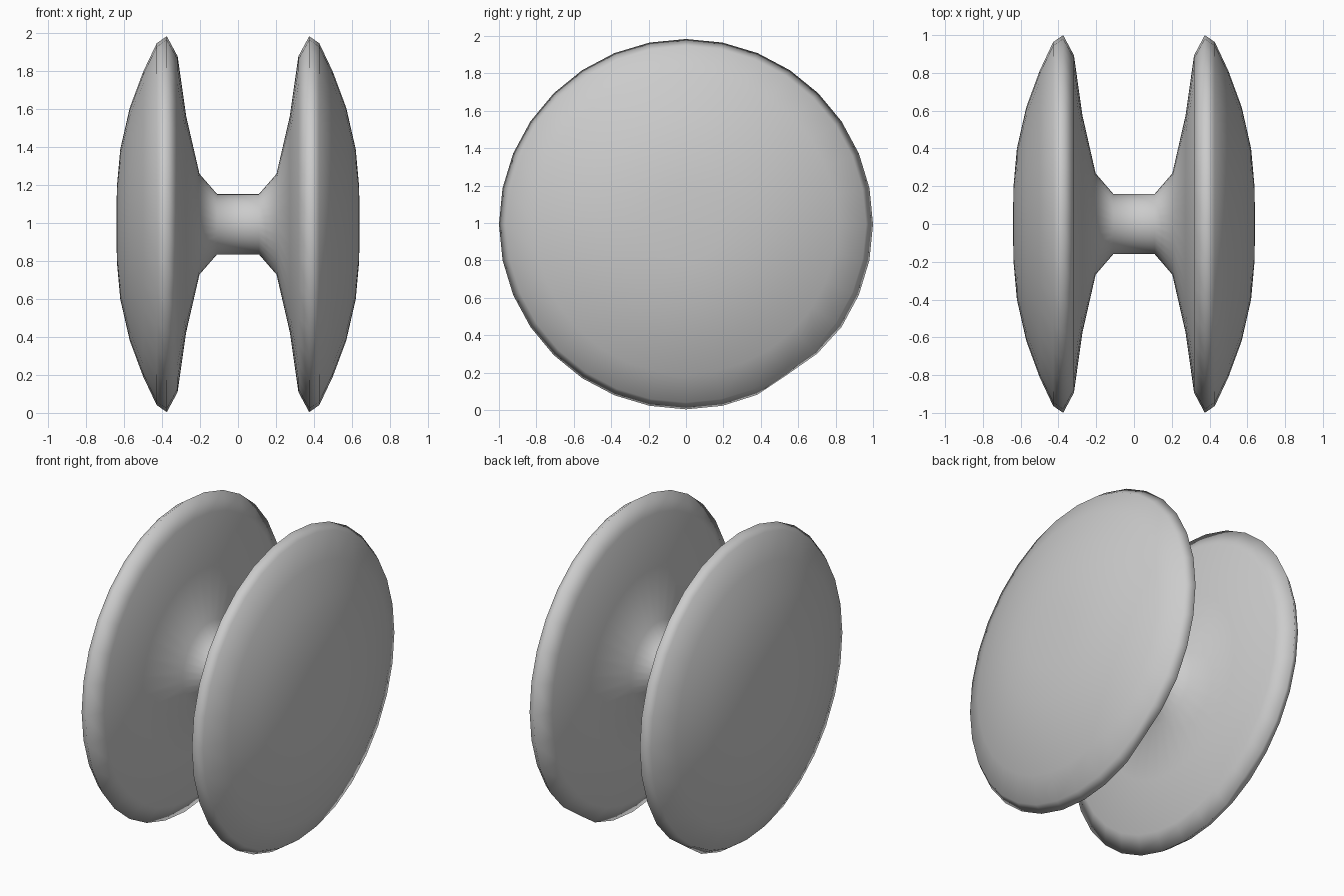
import bpy, bmesh, math
from mathutils import Vector

if "Cube" in bpy.data.objects:
    bpy.data.objects.remove(bpy.data.objects["Cube"])

SEG = 32
CZ = 0.994
RZ = 0.99  # slightly shorter in z than in y

# half profile (x, radius), from axle to the outer face
half = [(0.11, 0.16), (0.203, 0.268), (0.273, 0.575), (0.318, 0.893),
        (0.375, 1.0), (0.428, 0.963), (0.50, 0.81), (0.57, 0.62),
        (0.62, 0.40), (0.638, 0.2)]
profile = [(-x, r) for x, r in reversed(half)] + half

# small worn flat on the lower +y rim
flat_n = Vector((0, 0.567, -0.824))
flat_d = 0.967


def ring_point(x, r, i):
    a = 2 * math.pi * i / SEG
    p = Vector((x, r * math.cos(a), r * RZ * math.sin(a)))
    over = p.dot(flat_n) - flat_d
    if over > 0:
        p -= flat_n * over * 0.9
    return p + Vector((0, 0, CZ))


# body: one turned shape with two discs and the axle
bm = bmesh.new()
rings = [[bm.verts.new(ring_point(x, r, i)) for i in range(SEG)]
         for x, r in profile]
for a, b in zip(rings, rings[1:]):
    for i in range(SEG):
        j = (i + 1) % SEG
        bm.faces.new((a[i], a[j], b[j], b[i]))

# outer face centres
for ring, x in ((rings[0], -0.641), (rings[-1], 0.641)):
    c = bm.verts.new((x, 0, CZ))
    for i in range(SEG):
        bm.faces.new((ring[i], ring[(i + 1) % SEG], c))

bmesh.ops.recalc_face_normals(bm, faces=bm.faces)
for f in bm.faces:
    f.smooth = True
mesh = bpy.data.meshes.new("spool_body")
bm.to_mesh(mesh)
bm.free()
obj = bpy.data.objects.new("spool_body", mesh)
bpy.context.collection.objects.link(obj)
